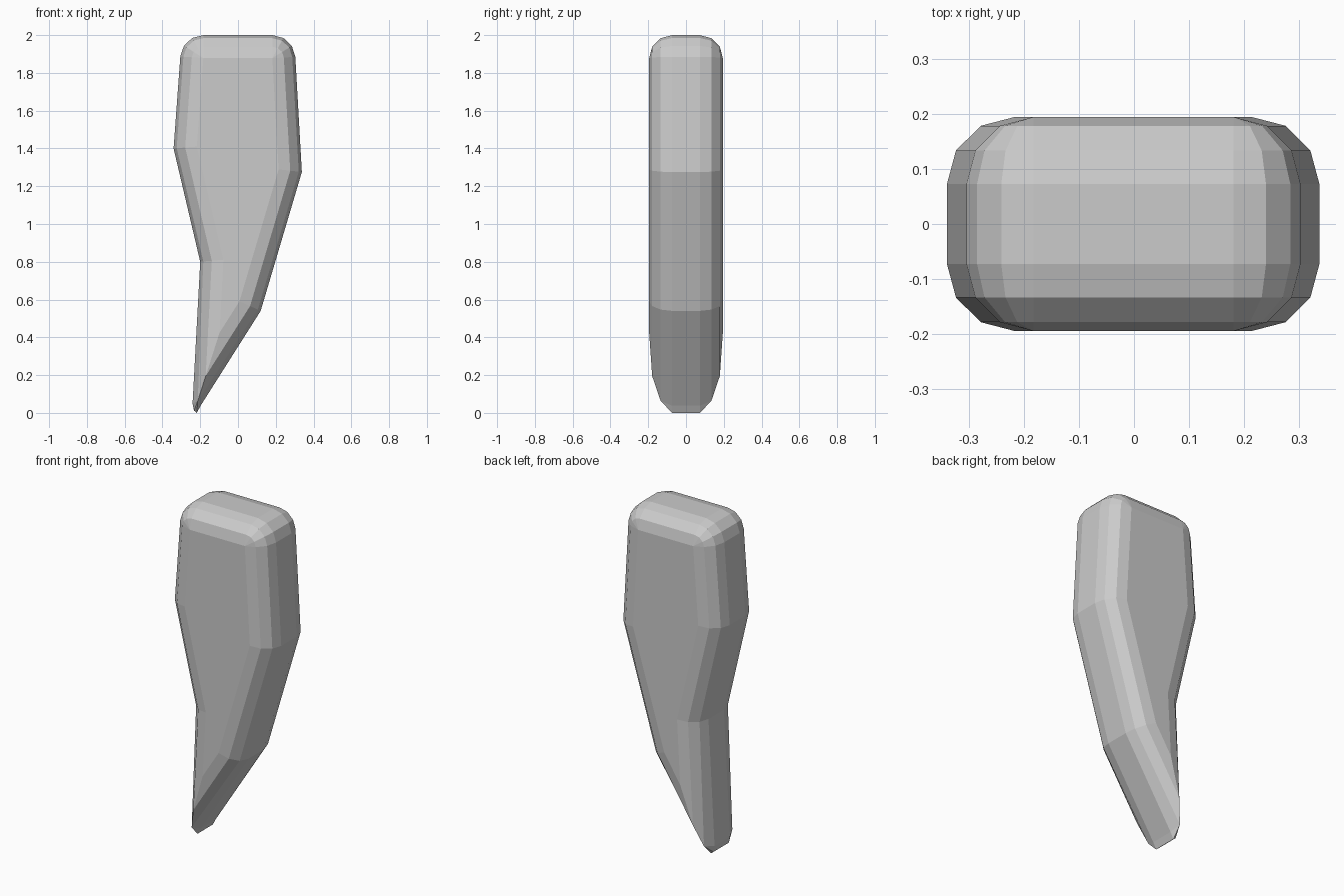
import bpy, bmesh
from mathutils import Vector

if "Cube" in bpy.data.objects:
    bpy.data.objects.remove(bpy.data.objects["Cube"])

R = 0.122   # edge rounding radius
# sharp front outline, counter-clockwise in (x, z)
outline = [Vector(p) for p in [(0.297, 2.0), (-0.297, 2.0), (-0.341, 1.4), (-0.2, 0.8),
                               (-0.2445, -0.035), (0.12, 0.54), (0.338, 1.275)]]
TOP, TIP = (0, 1), 4
blunt_tip = [(-0.2405, 0.05), (-0.233, 0.012), (-0.218, 0.0), (-0.198, 0.038)]


def normals(i):
    # outward normals of the edges before and after a corner
    a, b, c = outline[i - 1], outline[i], outline[(i + 1) % len(outline)]
    return [Vector((e.y, -e.x)).normalized() for e in (b - a, c - b)]


def inset(i, d):
    n1, n2 = normals(i)
    return outline[i] - (n1 + n2) * d / (1 + n1.dot(n2))


def ring(d):
    # outline inset by d, with rounded top corners and a blunt tip
    pts = []
    for i in range(len(outline)):
        if i in TOP:
            n1, n2 = normals(i)
            centre = inset(i, R)
            pts += [centre + n1.slerp(n2, k / 3) * (R - d) for k in range(4)]
        elif i == TIP:
            if d == 0:
                pts += [Vector(p) for p in blunt_tip]
            else:
                pts += [inset(i, max(d, 0.026))] * 4
        else:
            pts.append(inset(i, d))
    return pts


# layers through the thickness: (half depth, inset), mirrored front to back
half = [(0.195, R), (0.179, 0.061), (0.134, 0.0163), (0.073, 0.0)]
layers = [(-y, d) for y, d in half] + half[::-1]

bm = bmesh.new()
rings = [[bm.verts.new((p.x, y, p.y)) for p in ring(d)] for y, d in layers]
for a, b in zip(rings, rings[1:]):
    for i in range(len(a)):
        j = (i + 1) % len(a)
        bm.faces.new((a[i], a[j], b[j], b[i]))
bm.faces.new(rings[0])
bm.faces.new(rings[-1])
bmesh.ops.remove_doubles(bm, verts=bm.verts, dist=0.0005)
bmesh.ops.recalc_face_normals(bm, faces=bm.faces)

mesh = bpy.data.meshes.new("curved_tooth")
bm.to_mesh(mesh)
bm.free()
bpy.context.collection.objects.link(bpy.data.objects.new("curved_tooth", mesh))
